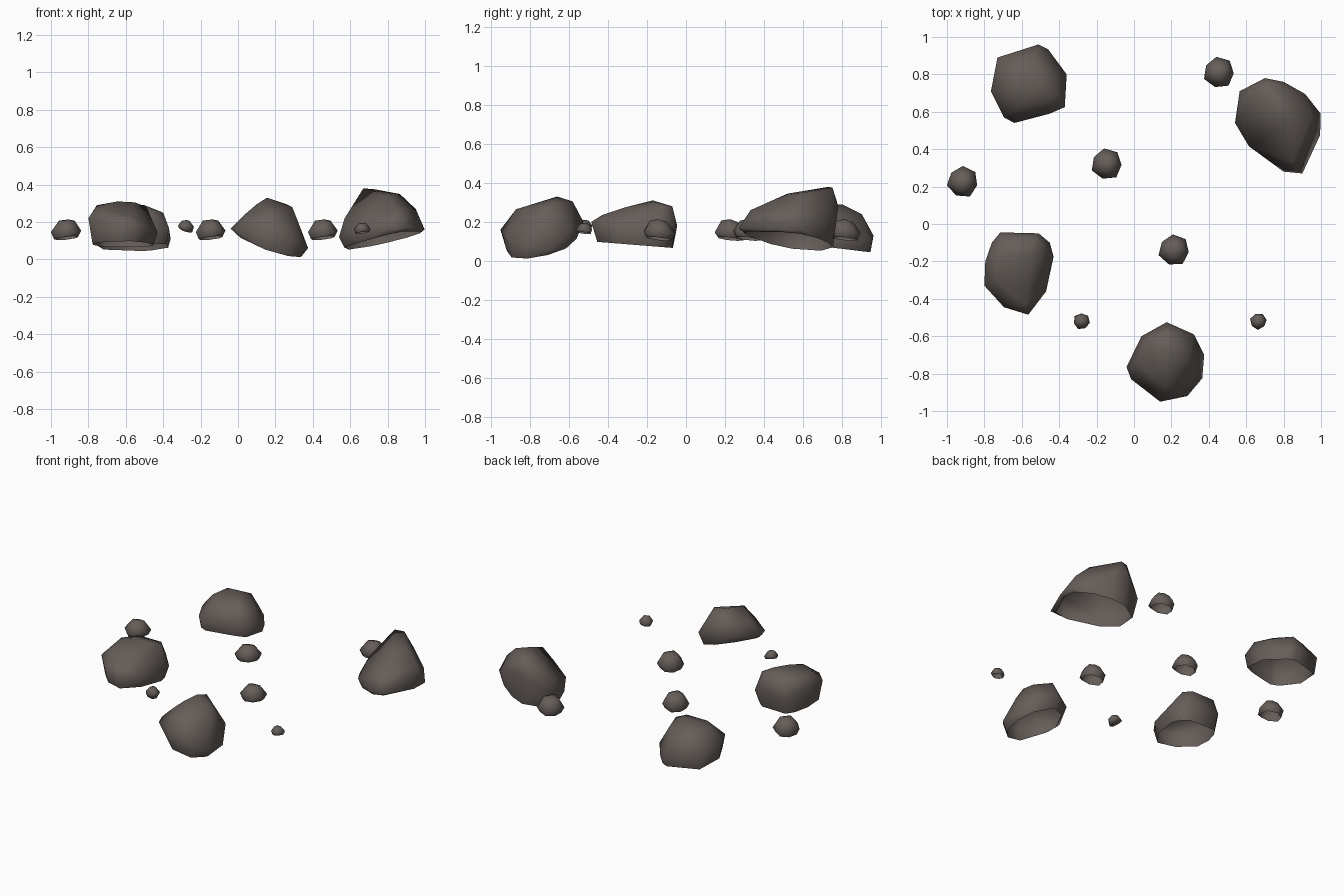
import bpy, bmesh, math
from mathutils import Vector

stone = bpy.data.materials.new("dark brown grey stone")
stone.diffuse_color = (0.13, 0.11, 0.10, 1)


def make_rock(name, outline, rim, tops, rim_scale):
    """Hull of a widest outline, crown points and a tilted open rim underneath.
    rim = (height at centre, slope in x, slope in y)."""
    n = len(outline)
    cx = sum(p[0] for p in outline) / n
    cy = sum(p[1] for p in outline) / n
    bm = bmesh.new()
    for p in list(outline) + list(tops):
        bm.verts.new(p)
    rim_verts = set()
    for x, y, _ in outline:
        dx, dy = (x - cx) * rim_scale, (y - cy) * rim_scale
        rim_verts.add(bm.verts.new((cx + dx, cy + dy, rim[0] + rim[1] * dx + rim[2] * dy)))
    bmesh.ops.convex_hull(bm, input=list(bm.verts))
    bm.normal_update()
    # open the underside
    under = [f for f in bm.faces if f.normal.z < -0.5 and all(v in rim_verts for v in f.verts)]
    bmesh.ops.delete(bm, geom=under, context='FACES')
    loose = [v for v in bm.verts if not v.link_faces]
    bmesh.ops.delete(bm, geom=loose, context='VERTS')
    for f in bm.faces:
        f.smooth = True
    me = bpy.data.meshes.new(name)
    bm.to_mesh(me)
    bm.free()
    me.materials.append(stone)
    ob = bpy.data.objects.new(name, me)
    bpy.context.collection.objects.link(ob)
    return ob


# Large rocks: outline at the widest level, rim tilt, crown points
make_rock("back_left_rock",
          [(-.51, .96, .13), (-.73, .89, .17), (-.765, .71, .17), (-.695, .57, .17), (-.64, .54, .16),
           (-.45, .59, .15), (-.37, .625, .17), (-.36, .80, .11), (-.46, .935, .10)],
          (.07, 0, -.12),
          [(-.66, .83, .27), (-.68, .70, .27), (-.60, .63, .26), (-.46, .65, .27), (-.40, .68, .25),
           (-.50, .74, .29), (-.58, .80, .29), (-.43, .80, .23), (-.53, .90, .24)], .93)

make_rock("right_rock",
          [(.70, .78, .28), (.565, .71, .19), (.54, .54, .12), (.615, .415, .15), (.80, .28, .16),
           (.90, .27, .17), (.995, .475, .16), (.998, .59, .16), (.915, .695, .20), (.80, .76, .27)],
          (.105, .2, -.1),
          [(.67, .73, .38), (.73, .75, .375), (.865, .60, .35), (.95, .57, .27), (.80, .52, .345),
           (.85, .33, .26), (.57, .60, .22)], .88)

make_rock("front_left_rock",
          [(-.715, -.045, .18), (-.51, -.05, .2), (-.45, -.10, .15), (-.43, -.175, .145), (-.47, -.36, .17),
           (-.565, -.485, .20), (-.695, -.445, .2), (-.80, -.33, .22), (-.795, -.2, .22), (-.76, -.1, .2)],
          (.08, 0, -.08),
          [(-.645, -.17, .31), (-.55, -.17, .305), (-.49, -.12, .28), (-.53, -.07, .28), (-.70, -.07, .28),
           (-.755, -.18, .29), (-.73, -.31, .27), (-.57, -.31, .275), (-.58, -.43, .235)], .88)

make_rock("front_rock",
          [(.175, -.525, .20), (.04, -.60, .19), (-.04, -.765, .165), (-.015, -.83, .16), (.14, -.95, .16),
           (.285, -.92, .12), (.365, -.825, .07), (.375, -.70, .06), (.32, -.59, .15)],
          (.075, -.32, .2),
          [(.155, -.66, .33), (.17, -.58, .305), (.26, -.66, .295), (.29, -.72, .28), (.10, -.72, .295),
           (.03, -.75, .235), (.17, -.87, .265), (.31, -.76, .23), (.08, -.62, .27)], .84)


# Pebbles: irregular seven sided domes, turned by an angle
def pebble(name, x, y, z, r, turn, tilt):
    wobble = (1.0, .93, 1.03, .95, 1.02, .92, 1.0)

    def ring(scale, height, shift=0):
        pts = []
        for i, w in enumerate(wobble):
            a = math.radians(turn) + (i + shift) * math.tau / len(wobble)
            pts.append((x + r * w * scale * math.cos(a), y + r * w * scale * math.sin(a),
                        z + r * height + (r * .1 if i % 2 else 0)))
        return pts
    tops = ring(.55, .62, .5) + [(x + r * .1, y, z + r * .8)]
    make_rock(name, ring(1, 0), (z - r * .38, tilt, -tilt), tops, .8)


for i, (x, y, turn) in enumerate([(.455, .81, 100), (-.145, .32, 100), (-.915, .225, 90), (.215, -.14, 95)]):
    pebble(f"pebble_{i + 1}", x, y, .146, .085, turn, .12)
pebble("small_pebble_1", -.28, -.52, .175, .045, 40, -.3)
pebble("small_pebble_2", .665, -.52, .16, .045, 60, .12)
